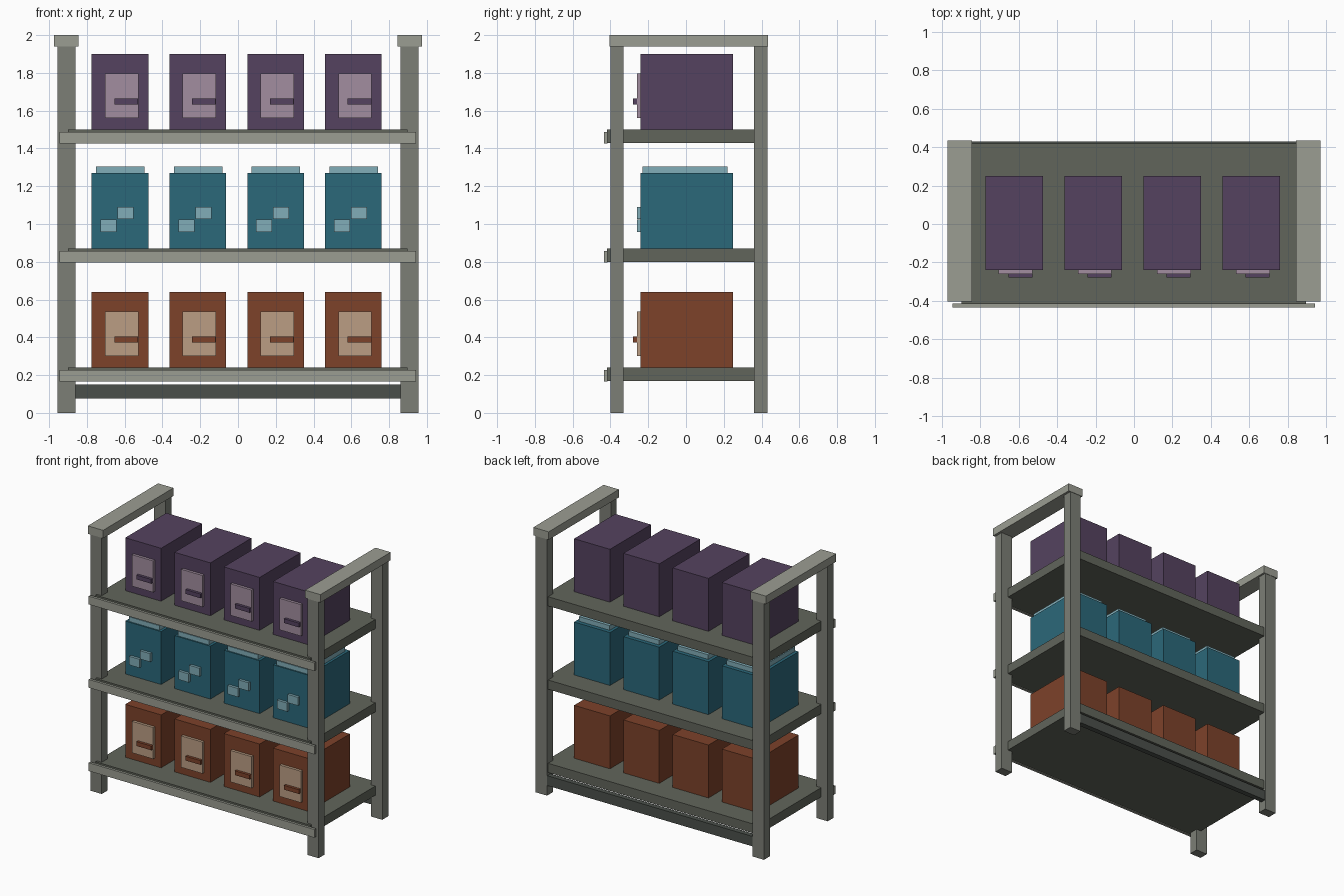
import bpy, bmesh
from mathutils import Vector

if "Cube" in bpy.data.objects:
    bpy.data.objects.remove(bpy.data.objects["Cube"])


def mat(name, rgb):
    m = bpy.data.materials.new(name)
    m.diffuse_color = (*rgb, 1)
    m.use_nodes = True
    m.node_tree.nodes["Principled BSDF"].inputs["Base Color"].default_value = m.diffuse_color
    return m


FRAME = mat("frame_grey", (0.20, 0.21, 0.18))
TRIM = mat("trim_grey", (0.33, 0.34, 0.29))
SHELF = mat("shelf_grey", (0.12, 0.13, 0.105))
DARK = mat("brace_dark", (0.07, 0.08, 0.07))
PURPLE = mat("purple", (0.09, 0.055, 0.115))
LILAC = mat("lilac", (0.36, 0.27, 0.35))
TEAL = mat("teal", (0.024, 0.138, 0.195))
AQUA = mat("pale_aqua", (0.22, 0.42, 0.48))
RUST = mat("rust", (0.205, 0.054, 0.023))
TAN = mat("tan", (0.50, 0.34, 0.23))


def box(name, x, y, z, material):
    """Box from (min, max) ranges on each axis."""
    bm = bmesh.new()
    bmesh.ops.create_cube(bm, size=1)
    for v in bm.verts:
        v.co = Vector([r[0] if c < 0 else r[1] for c, r in zip(v.co, (x, y, z))])
    me = bpy.data.meshes.new(name)
    bm.to_mesh(me)
    bm.free()
    me.materials.append(material)
    ob = bpy.data.objects.new(name, me)
    bpy.context.collection.objects.link(ob)
    return ob


# End frames: two posts and a cap bar on each side
for side, s in (("left", -1), ("right", 1)):
    px = sorted((s * 0.86, s * 0.955))
    box(f"{side}_front_post", px, (-0.40, -0.33), (0, 1.95), FRAME)
    box(f"{side}_back_post", px, (0.36, 0.432), (0, 1.95), FRAME)
    box(f"{side}_top_cap", sorted((s * 0.845, s * 0.973)), (-0.405, 0.435), (1.94, 2.0), TRIM)

# Low brace between the back posts
box("back_brace", (-0.87, 0.87), (0.39, 0.43), (0.075, 0.15), DARK)


# Bin with a raised front label panel and a handle bar
def label_bin(cx, z, body, accent, tag):
    box(f"{tag}_bin", (cx - 0.15, cx + 0.15), (-0.24, 0.25), (z, z + 0.40), body)
    box(f"{tag}_panel", (cx - 0.08, cx + 0.097), (-0.26, -0.235), (z + 0.06, z + 0.298), accent)
    box(f"{tag}_handle", (cx - 0.03, cx + 0.095), (-0.28, -0.255), (z + 0.133, z + 0.165), body)


# Bin with a lid and two small tiles on the front
def lidded_bin(cx, z, body, accent, tag):
    box(f"{tag}_bin", (cx - 0.15, cx + 0.15), (-0.24, 0.25), (z, z + 0.40), body)
    box(f"{tag}_lid", (cx - 0.127, cx + 0.13), (-0.23, 0.22), (z + 0.395, z + 0.435), accent)
    box(f"{tag}_upper_tile", (cx - 0.013, cx + 0.072), (-0.26, -0.235), (z + 0.157, z + 0.22), accent)
    box(f"{tag}_lower_tile", (cx - 0.103, cx - 0.018), (-0.26, -0.235), (z + 0.088, z + 0.153), accent)


# Three shelves, each with a front rail and four bins
levels = (("lower", 0.24, label_bin, RUST, TAN),
          ("middle", 0.87, lidded_bin, TEAL, AQUA),
          ("upper", 1.50, label_bin, PURPLE, LILAC))
for tag, z, make_bin, body, accent in levels:
    box(f"{tag}_shelf", (-0.90, 0.897), (-0.417, 0.42), (z - 0.07, z), SHELF)
    box(f"{tag}_front_rail", (-0.945, 0.943), (-0.435, -0.415), (z - 0.075, z - 0.013), TRIM)
    for i in range(4):
        make_bin(-0.625 + 0.412 * i, z, body, accent, f"{tag}_{i + 1}")
